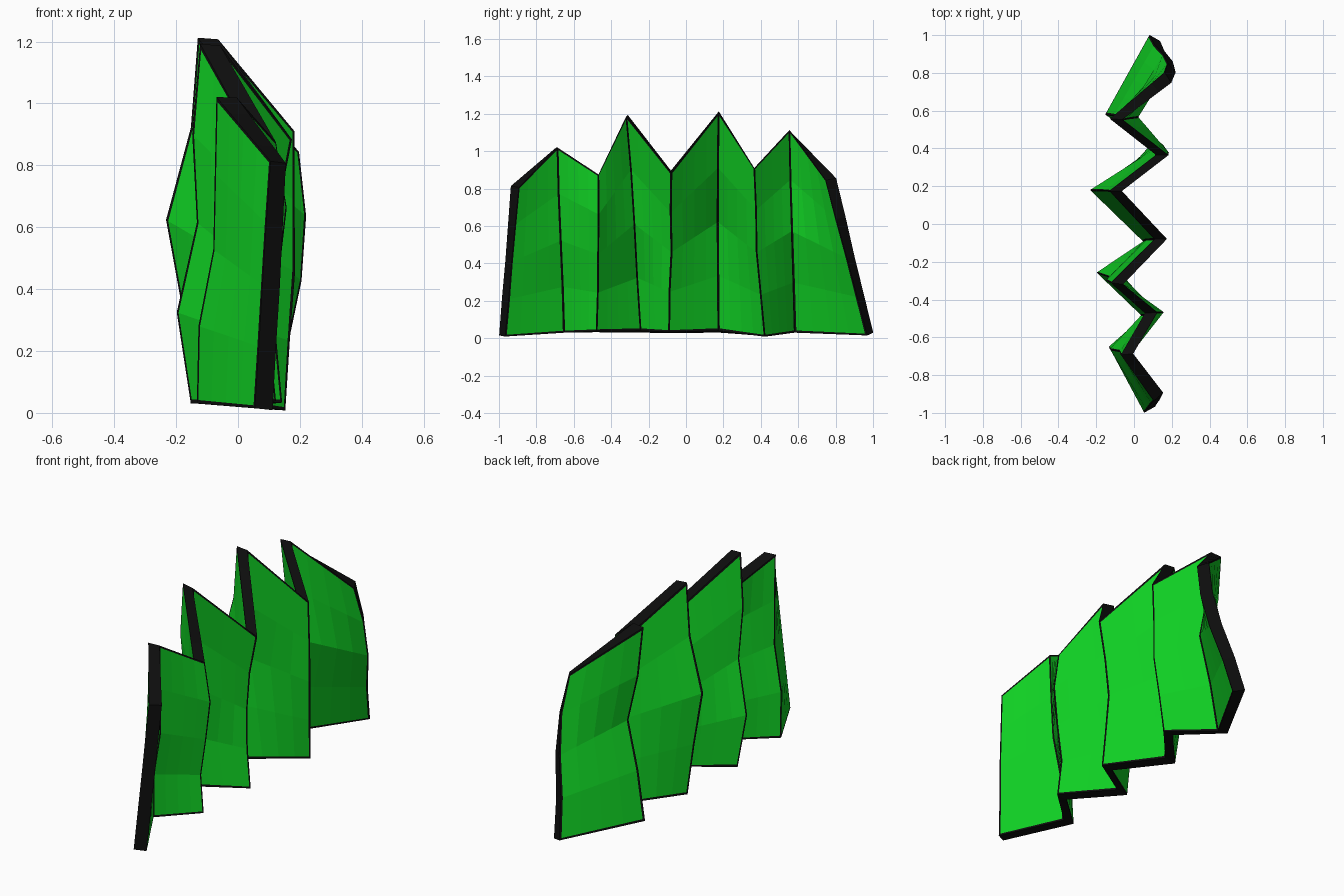
import bpy
import bmesh
from mathutils import Vector

if "Cube" in bpy.data.objects:
    bpy.data.objects.remove(bpy.data.objects["Cube"])


def make_material(name, rgb):
    mat = bpy.data.materials.new(name)
    mat.use_nodes = True
    color = (*rgb, 1)
    mat.diffuse_color = color
    mat.node_tree.nodes["Principled BSDF"].inputs["Base Color"].default_value = color
    return mat


GREEN, BLACK = 0, 1
THICKNESS = 0.066

# Each fold: y at bottom, y at top, height, then x at five levels going up
FOLDS = [
    (-.983, -.915, .81, (.083, .095, .107, .118, .13)),
    (-.65, -.69, 1.02, (-.10, -.095, -.047, -.042, -.037)),
    (-.48, -.47, .87, (.09, .07, .10, .125, .09)),
    (-.24, -.315, 1.19, (-.12, -.165, -.10, -.115, -.09)),
    (-.09, -.08, .89, (.11, .09, .08, .10, .142)),
    (.175, .175, 1.21, (-.10, -.145, -.20, -.12, -.097)),
    (.42, .365, .91, (.12, .135, .155, .15, .15)),
    (.58, .555, 1.11, (-.12, -.075, -.01, -.07, -.095)),
    (.985, .775, .85, (.11, .135, .18, .20, .18)),
]
BASE_Z = (.012, .03, .035, .035, .03, .035, .01, .035, .022)
LEVELS = 4


def fold_point(i, j):
    y0, y1, height, xs = FOLDS[i]
    f = j / LEVELS
    return Vector((xs[j], y0 + (y1 - y0) * f, BASE_Z[i] + (height - BASE_Z[i]) * f))


def fold_normal(i, j):
    last = len(FOLDS) - 1
    along = fold_point(min(i + 1, last), j) - fold_point(max(i - 1, 0), j)
    up = fold_point(i, min(j + 1, LEVELS)) - fold_point(i, max(j - 1, 0))
    return along.cross(up).normalized()


def surface(u, v, side):
    """Point on one side of the sheet; u counts folds, v counts levels."""
    i = min(int(u), len(FOLDS) - 2)
    j = min(int(v), LEVELS - 1)

    def corner(a, b):
        return fold_point(a, b) + fold_normal(a, b) * side * THICKNESS / 2

    low = corner(i, j).lerp(corner(i + 1, j), u - i)
    high = corner(i, j + 1).lerp(corner(i + 1, j + 1), u - i)
    return low.lerp(high, v - j)


# Grid lines: narrow strips beside every fold and border, facets between
EDGE = .025
us = [i + f for i in range(len(FOLDS) - 1) for f in (0, EDGE, .25, .5, .75, 1 - EDGE)]
us.append(len(FOLDS) - 1)
TRIM = .045
vs = [0, TRIM, 1, 2, 3, LEVELS - TRIM, LEVELS]

bm = bmesh.new()
grids = {s: [[bm.verts.new(surface(u, v, s)) for v in vs] for u in us] for s in (-1, 1)}


def add_face(verts, mat):
    bm.faces.new(verts).material_index = mat


# Green panels with black fold and border lines on both sides
for side, g in grids.items():
    for i in range(len(us) - 1):
        for j in range(len(vs) - 1):
            strip = us[i + 1] - us[i] < 2 * EDGE or vs[j + 1] - vs[j] < 2 * TRIM
            quad = [g[i][j], g[i + 1][j], g[i + 1][j + 1], g[i][j + 1]]
            add_face(quad[::side], BLACK if strip else GREEN)

# Black rim round the sheet
back, front = grids[-1], grids[1]
for i in range(len(us) - 1):
    for j in (0, -1):
        add_face([back[i][j], back[i + 1][j], front[i + 1][j], front[i][j]], BLACK)
for j in range(len(vs) - 1):
    for i in (0, -1):
        add_face([back[i][j], back[i][j + 1], front[i][j + 1], front[i][j]], BLACK)

bmesh.ops.recalc_face_normals(bm, faces=bm.faces)
mesh = bpy.data.meshes.new("folded_screen")
bm.to_mesh(mesh)
bm.free()
mesh.materials.append(make_material("bright green", (.005, .62, .017)))
mesh.materials.append(make_material("black", (.004, .004, .004)))
screen = bpy.data.objects.new("folded_screen", mesh)
bpy.context.collection.objects.link(screen)
